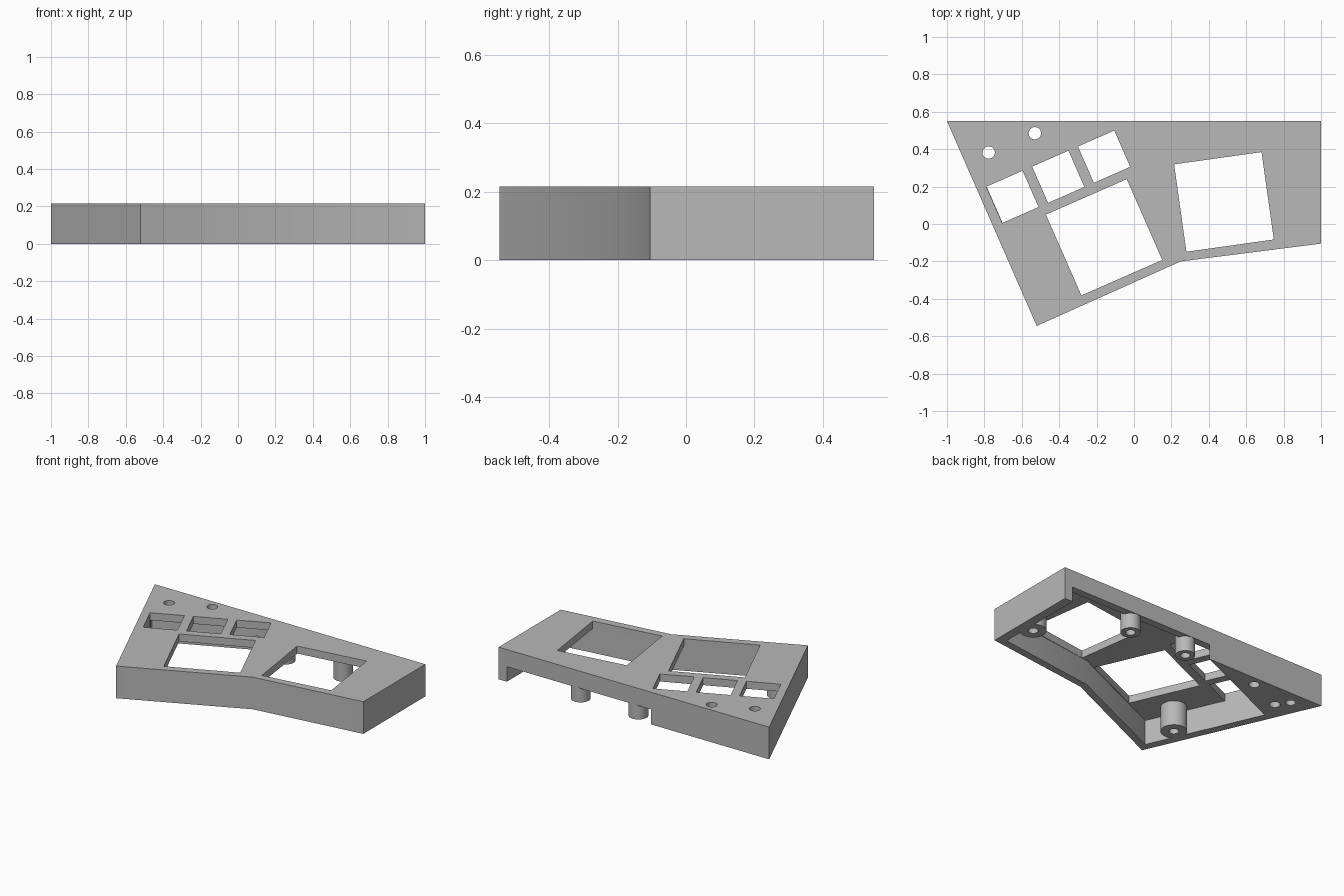
import bpy
import bmesh
from math import radians
from mathutils import Matrix, Vector

if "Cube" in bpy.data.objects:
    bpy.data.objects.remove(bpy.data.objects["Cube"], do_unlink=True)

HEIGHT = 0.215
PLATE_BOTTOM = 0.165
LIP_BOTTOM = 0.10

grey = bpy.data.materials.new("plain grey")
grey.use_nodes = True
grey.diffuse_color = (0.48, 0.48, 0.48, 1)
grey.node_tree.nodes["Principled BSDF"].inputs["Base Color"].default_value = grey.diffuse_color


def add_object(name, bm):
    bmesh.ops.recalc_face_normals(bm, faces=bm.faces)
    mesh = bpy.data.meshes.new(name)
    bm.to_mesh(mesh)
    bm.free()
    mesh.materials.append(grey)
    obj = bpy.data.objects.new(name, mesh)
    bpy.context.collection.objects.link(obj)
    return obj


def prism(name, outline, z0, z1):
    bm = bmesh.new()
    face = bm.faces.new([bm.verts.new((x, y, z0)) for x, y in outline])
    top = bmesh.ops.extrude_face_region(bm, geom=[face])["geom"]
    verts = [v for v in top if isinstance(v, bmesh.types.BMVert)]
    bmesh.ops.translate(bm, verts=verts, vec=(0, 0, z1 - z0))
    return add_object(name, bm)


def cylinder(name, x, y, radius, z0, z1):
    bm = bmesh.new()
    bmesh.ops.create_cone(bm, cap_ends=True, segments=48, radius1=radius, radius2=radius,
                          depth=z1 - z0, matrix=Matrix.Translation((x, y, (z0 + z1) / 2)))
    return add_object(name, bm)


def square(x, y, size, angle):
    turn = Matrix.Rotation(radians(angle), 2)
    h = size / 2
    corners = [turn @ Vector(c) for c in ((-h, -h), (h, -h), (h, h), (-h, h))]
    return [(x + c.x, y + c.y) for c in corners]


def combine(body, tool, operation):
    tool.hide_render = True
    mod = body.modifiers.new(operation.lower(), "BOOLEAN")
    mod.operation = operation
    mod.solver = "EXACT"
    mod.object = tool
    bpy.context.view_layer.objects.active = body
    bpy.ops.object.modifier_apply(modifier=mod.name)
    bpy.data.objects.remove(tool, do_unlink=True)


# Angled outer shell
case = prism("case_shell", [(-1, 0.55), (-0.52, -0.545), (0.25, -0.2), (1, -0.105), (1, 0.55)],
             0, HEIGHT)

# Hollow underside, leaving the solid rear corner and thin walls
combine(case, prism("cavity", [(-0.81, 0.25), (-0.49, -0.48), (0.24, -0.155), (0.94, -0.063),
                               (0.94, 0.5), (-0.24, 0.5)], -0.1, PLATE_BOTTOM), "DIFFERENCE")

# Low opening under the rear lip
combine(case, prism("rear_opening", [(-0.263, 0.49), (0.94, 0.49), (0.94, 0.6), (-0.012, 0.6)],
                    -0.1, LIP_BOTTOM), "DIFFERENCE")

# Two large windows and a row of three small ones
windows = [(0.481, 0.118, 0.472, 8), (-0.16, -0.071, 0.472, 23.7)]
windows += [(-0.65 + 0.245 * i, 0.145 + 0.1075 * i, 0.212, 23.7) for i in range(3)]
for window in windows:
    combine(case, prism("window", square(*window), 0.12, 0.3), "DIFFERENCE")

# Mounting posts with blind screw bores
posts = [(0.437, 0.488, 0.06), (0.01, 0.488, 0.06), (0.896, 0.13, 0.08), (-0.52, -0.25, 0.08)]
for x, y, radius in posts:
    combine(case, cylinder("post", x, y, radius, 0, 0.19), "UNION")
    combine(case, cylinder("bore", x, y, 0.03, -0.1, 0.15), "DIFFERENCE")

# Two through holes and one blind screw hole in the rear corner
for x, y, top in [(-0.777, 0.382, 0.3), (-0.53, 0.485, 0.3), (-0.835, 0.46, 0.15)]:
    combine(case, cylinder("corner_hole", x, y, 0.033 if top > HEIGHT else 0.03, -0.1, top),
            "DIFFERENCE")

# Smooth round surfaces and the shallow front bend
bpy.ops.object.select_all(action="DESELECT")
case.select_set(True)
bpy.context.view_layer.objects.active = case
bpy.ops.object.shade_smooth_by_angle(angle=radians(30))
